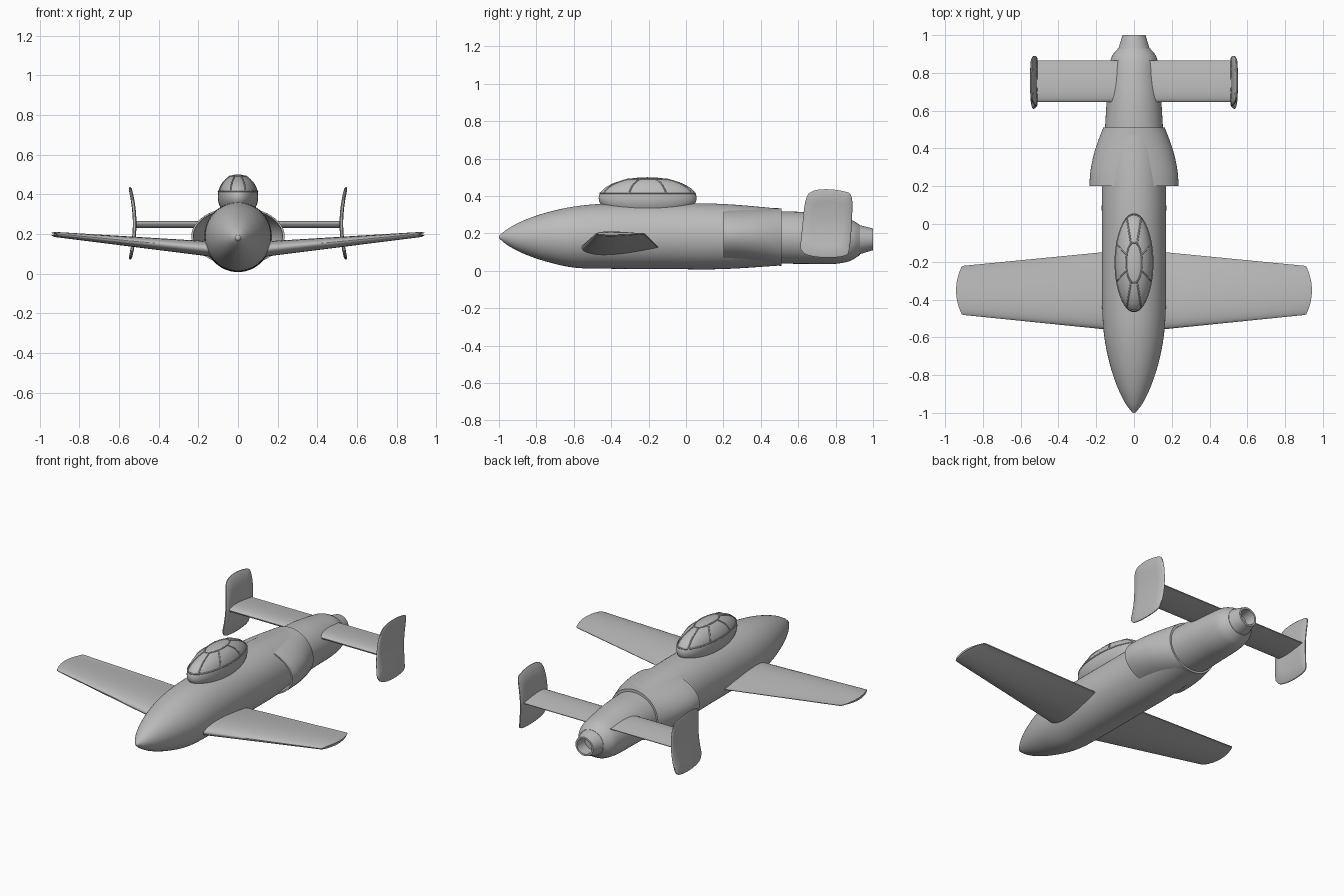
import bpy, bmesh
from math import sin, cos, pi, radians, sqrt
from mathutils import Vector

cube = bpy.data.objects.get("Cube")
if cube:
    bpy.data.objects.remove(cube)

grey = bpy.data.materials.new("plain_grey")
grey.use_nodes = True
grey.diffuse_color = (0.5, 0.5, 0.5, 1)
grey.node_tree.nodes["Principled BSDF"].inputs["Base Color"].default_value = (0.5, 0.5, 0.5, 1)


def finish(obj, angle=35, mirror=False):
    obj.data.materials.append(grey)
    if mirror:
        obj.modifiers.new("mirror", 'MIRROR')
    bpy.ops.object.select_all(action='DESELECT')
    bpy.context.view_layer.objects.active = obj
    obj.select_set(True)
    if obj.type == 'MESH':
        bpy.ops.object.shade_smooth_by_angle(angle=radians(angle))
    return obj


def loft(name, rings, caps=True, **kw):
    """Skin a list of equal-length closed rings."""
    bm = bmesh.new()
    rows = [[bm.verts.new(p) for p in ring] for ring in rings]
    n = len(rows[0])
    for a, b in zip(rows, rows[1:]):
        for i in range(n):
            j = (i + 1) % n
            bm.faces.new((a[i], a[j], b[j], b[i]))
    if caps:
        bm.faces.new(rows[0])
        bm.faces.new(rows[-1])
    bmesh.ops.recalc_face_normals(bm, faces=bm.faces)
    mesh = bpy.data.meshes.new(name)
    bm.to_mesh(mesh)
    bm.free()
    obj = bpy.data.objects.new(name, mesh)
    bpy.context.collection.objects.link(obj)
    return finish(obj, **kw)


def oval(y, z, rx, rz, n=64):
    return [Vector((rx * cos(2 * pi * i / n), y, z + rz * sin(2 * pi * i / n))) for i in range(n)]


def smooth(keys, steps=5):
    """Catmull-Rom interpolation of section tuples."""
    k = [Vector(s) for s in keys]
    out = []
    for i in range(len(k) - 1):
        a, b, c, d = k[max(i - 1, 0)], k[i], k[i + 1], k[min(i + 2, len(k) - 1)]
        for s in range(steps):
            t = s / steps
            out.append(b + (c - a) * (t / 2) + (a * 2 - b * 5 + c * 4 - d) * (t * t / 2)
                       + (b * 3 - a - c * 3 + d) * (t ** 3 / 2))
    return out + [k[-1]]


# Main fuselage and its pointed nose
body = [(-0.99, .18, .015, .015), (-.95, .18, .045, .046), (-.87, .18, .085, .088),
        (-.75, .18, .126, .13), (-.6, .18, .157, .163), (-.42, .185, .169, .174),
        (-.1, .185, .17, .176), (.2, .183, .17, .174), (.5, .18, .16, .152)]
loft("fuselage", [oval(*s) for s in smooth(body)])
bpy.ops.mesh.primitive_uv_sphere_add(segments=16, ring_count=8, radius=.016, location=(0, -.984, .18))
bpy.context.object.name = "nose_tip"
finish(bpy.context.object)

# Tail cone
tail = [(.48, .178, .155, .14), (.65, .175, .145, .138), (.78, .166, .135, .13),
        (.86, .164, .126, .117), (.9, .164, .11, .1), (.93, .165, .084, .08)]
loft("tail_cone", [oval(*s) for s in smooth(tail)])

# Hollow exhaust nozzle
nozzle = [(.92, .166, .085, .08), (1, .168, .061, .058), (1, .168, .05, .047), (.93, .167, .046, .043)]
loft("exhaust_nozzle", [oval(*s) for s in nozzle])

# Side air intakes wrapped round the fuselage, open at the front
outer = smooth([(.2, .19, .235, .145), (.27, .19, .232, .146), (.36, .187, .215, .149),
                (.44, .183, .19, .152), (.51, .18, .163, .154)])
inner = [(.4, .186, .165, .12), (.3, .19, .21, .13), (.2, .19, .225, .138)]
loft("air_intakes", [oval(*s) for s in inner] + [oval(*s) for s in outer])


def foil(x, lead, trail, z, thick, bulge=0, n=20):
    """Wing section ring, rounded in front and thin behind."""
    ring = []
    for i in range(2 * n):
        a = pi * i / n
        u = (1 - cos(a)) / 2
        h = thick * (2.97 * sqrt(u) - 1.26 * u - 3.52 * u * u + 2.84 * u ** 3 - u ** 4) / 2
        side = 1 if i <= n else -1
        ring.append((x + bulge * (1 - (2 * u - 1) ** 2), lead + (trail - lead) * u,
                     z + side * max(h, .002)))
    return ring


# Wings with curved tips
loft("wings", [foil(.04, -.568, -.138, .115, .085), foil(.17, -.556, -.15, .127, .075),
               foil(.9, -.482, -.221, .197, .026, .025), foil(.912, -.478, -.225, .199, .014, .03)],
     mirror=True)

# Tailplane
loft("tailplane", [foil(x, .645, .866, .248, .036) for x in (.02, .52)], mirror=True)

# Twin fins, bowed outward at both ends
outline = [(.61, .12), (.622, .24), (.636, .36), (.665, .42), (.745, .436), (.84, .425), (.886, .395),
           (.886, .25), (.874, .12), (.85, .08), (.745, .07), (.645, .085)]
edge = smooth(outline + outline[:1], 4)[:-1]


def fin_ring(scale, off):
    ring = []
    for y, z in edge:
        y, z = .75 + (y - .75) * scale, .252 + (z - .252) * scale
        ring.append((.512 + off + .75 * (z - .252) ** 2, y, z))
    return ring


loft("tail_fins", [fin_ring(s, o) for s, o in
                   ((.05, 0), (.35, 0), (.65, 0), (.95, 0), (1, .005), (1, .01),
                    (.95, .016), (.65, .018), (.35, .018), (.05, .018))], mirror=True, angle=50)

# Bubble canopy
centre, radii = Vector((0, -.205, .388)), Vector((.102, .262, .112))
bpy.ops.mesh.primitive_uv_sphere_add(segments=48, ring_count=32, radius=1, location=centre, scale=radii)
bpy.context.object.name = "canopy"
finish(bpy.context.object)


def on_canopy(polar, turn):
    d = Vector((sin(polar) * cos(turn), sin(polar) * sin(turn), cos(polar)))
    return centre + d * radii


def frame(name, points, closed):
    """Thin raised canopy bar."""
    curve = bpy.data.curves.new(name, 'CURVE')
    curve.dimensions = '3D'
    curve.bevel_depth = .004
    curve.bevel_resolution = 1
    curve.use_fill_caps = True
    line = curve.splines.new('POLY')
    line.points.add(len(points) - 1)
    for p, q in zip(line.points, points):
        p.co = (*q, 1)
    line.use_cyclic_u = closed
    obj = bpy.data.objects.new(name, curve)
    bpy.context.collection.objects.link(obj)
    finish(obj)


top, belt = .42, 1.33
for name, polar in (("canopy_top_frame", top), ("canopy_belt_frame", belt)):
    frame(name, [on_canopy(polar, 2 * pi * i / 48) for i in range(48)], True)
for k in range(8):
    turn = pi / 8 + k * pi / 4
    frame("canopy_rib", [on_canopy(top + (belt - top) * i / 12, turn) for i in range(13)], False)
